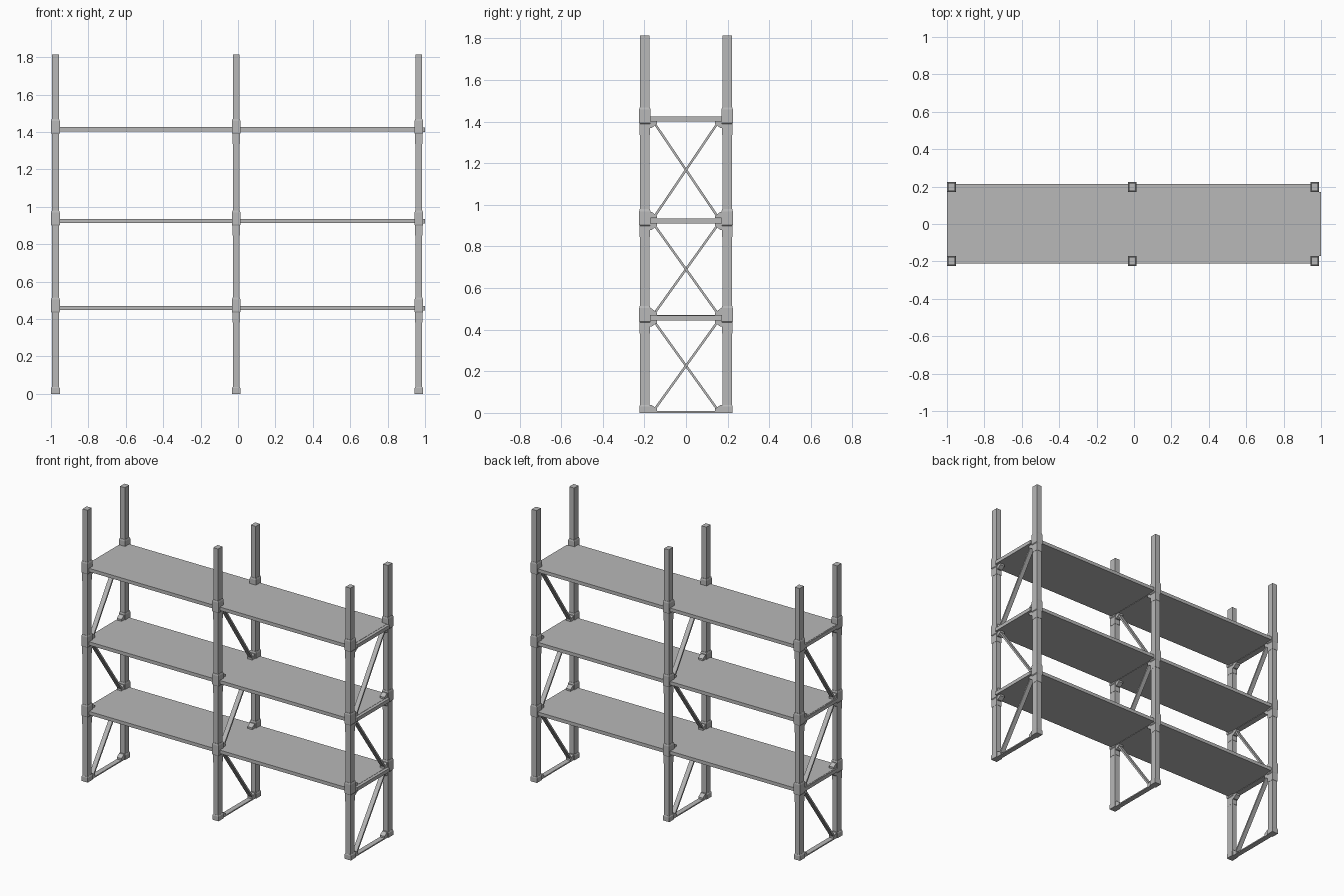
import bpy
import bmesh
from math import atan2, hypot
from mathutils import Matrix

old = bpy.data.objects.get("Cube")
if old:
    bpy.data.objects.remove(old, do_unlink=True)

GREY = (0.48, 0.48, 0.48, 1.0)
steel = bpy.data.materials.new("grey_steel")
steel.use_nodes = True
steel.diffuse_color = GREY
steel.node_tree.nodes["Principled BSDF"].inputs["Base Color"].default_value = GREY

POST_Y = 0.198
FRAMES = {"left": 0.967, "middle": -0.01, "right": -0.976}
RAIL_X = {"left": 0.98, "middle": -0.01, "right": -0.98}
SHELVES = [0.459, 0.924, 1.414]
HEIGHT = 1.815


def finish(name, bm):
    bmesh.ops.recalc_face_normals(bm, faces=bm.faces)
    mesh = bpy.data.meshes.new(name)
    bm.to_mesh(mesh)
    bm.free()
    mesh.materials.append(steel)
    obj = bpy.data.objects.new(name, mesh)
    bpy.context.collection.objects.link(obj)
    return obj


def add_box(bm, center, size, rot_x=0.0):
    mat = (Matrix.Translation(center) @ Matrix.Rotation(rot_x, 4, 'X')
           @ Matrix.Diagonal((*size, 1)))
    bmesh.ops.create_cube(bm, size=1, matrix=mat)


def add_sleeve(bm, x, y, rings):
    """Stack of square rings (z, half x, half y), capped at both ends."""
    loops = [[bm.verts.new((x + sx * hx, y + sy * hy, z))
              for sx, sy in ((-1, -1), (1, -1), (1, 1), (-1, 1))]
             for z, hx, hy in rings]
    for low, high in zip(loops, loops[1:]):
        for i in range(4):
            j = (i + 1) % 4
            bm.faces.new((low[i], low[j], high[j], high[i]))
    bm.faces.new(loops[0][::-1])
    bm.faces.new(loops[-1])


def add_gusset(bm, x, side, z, up):
    """Chamfered corner bracket between a post and a cross rail."""
    profile = [(0.178, 0), (0.14, 0), (0.14, 0.012), (0.165, 0.03), (0.178, 0.03)]
    ends = [[bm.verts.new((x + dx, side * y, z + up * h)) for y, h in profile]
            for dx in (-0.017, 0.017)]
    bm.faces.new(ends[0])
    bm.faces.new(ends[1][::-1])
    for i in range(len(profile)):
        j = (i + 1) % len(profile)
        bm.faces.new((ends[0][i], ends[0][j], ends[1][j], ends[1][i]))


# Bays between the floor and the shelves, as bottom and top heights
bays = [(0.008, SHELVES[0] - 0.014)]
bays += [(a + 0.012, b - 0.014) for a, b in zip(SHELVES, SHELVES[1:])]

for label, x in FRAMES.items():
    # Posts with feet and joint sleeves
    for place, y in (("front", -POST_Y), ("back", POST_Y)):
        bm = bmesh.new()
        add_box(bm, (x, y, HEIGHT / 2), (0.036, 0.045, HEIGHT))
        finish(f"{label}_{place}_post", bm)
        bm = bmesh.new()
        add_sleeve(bm, x, y, [(0, 0.023, 0.026), (0.03, 0.023, 0.026), (0.037, 0.019, 0.0235)])
        for z in SHELVES:
            add_sleeve(bm, x, y, [(z - 0.078, 0.0195, 0.0245), (z - 0.025, 0.0195, 0.0245),
                                  (z - 0.02, 0.023, 0.027), (z + 0.045, 0.023, 0.027),
                                  (z + 0.055, 0.0195, 0.0245)])
        finish(f"{label}_{place}_sleeves", bm)

    # Cross rails at the floor and under every shelf
    bm = bmesh.new()
    add_box(bm, (x, 0, 0.004), (0.034, 0.36, 0.008))
    for z in SHELVES:
        add_box(bm, (RAIL_X[label], 0, z - 0.002), (0.04, 0.344, 0.024))
    finish(f"{label}_cross_rails", bm)

    # Diagonal braces, alternating in direction
    bm = bmesh.new()
    for i, (low, high) in enumerate(bays):
        lean = 1 if i % 2 == 0 else -1
        if label == "middle":
            lean = -lean
        run, rise = 0.30, high - low - 0.02
        add_box(bm, (x, 0, (low + high) / 2), (0.03, hypot(run, rise), 0.011),
                atan2(rise, run) * lean)
    finish(f"{label}_braces", bm)

    # Corner brackets
    bm = bmesh.new()
    for low, high in bays:
        for side in (-1, 1):
            add_gusset(bm, x, side, low, 1)
            add_gusset(bm, x, side, high, -1)
    finish(f"{label}_brackets", bm)

# Shelf boards
for name, z in zip(("lower", "middle", "upper"), SHELVES):
    bm = bmesh.new()
    add_box(bm, (-0.006, 0.002, z), (1.972, 0.424, 0.023))
    finish(f"{name}_shelf", bm)
